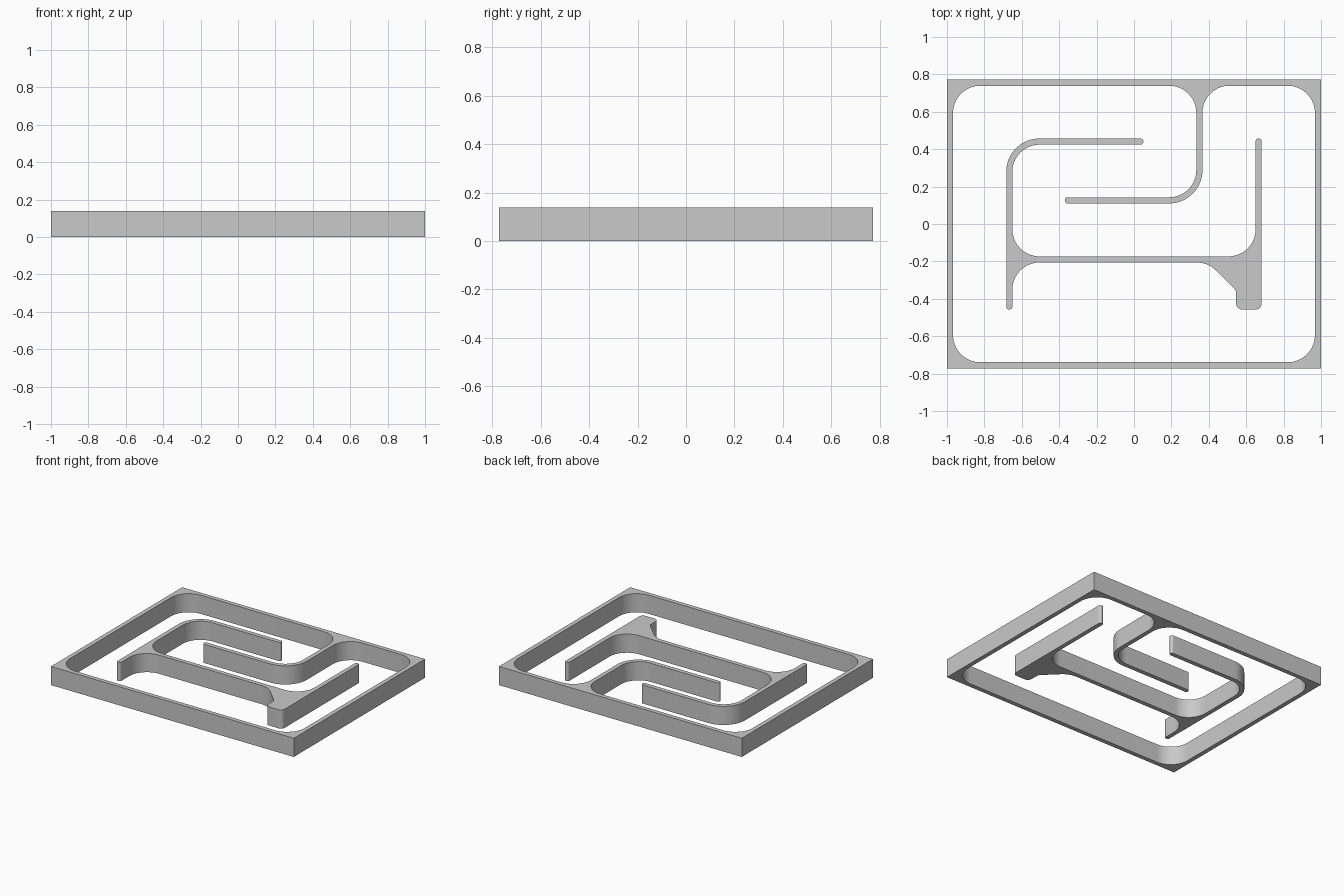
import bpy, bmesh
from math import tan, radians
from mathutils import Vector

if "Cube" in bpy.data.objects:
    bpy.data.objects.remove(bpy.data.objects["Cube"])

HEIGHT = 0.139
WALL = 0.033
INNER = 0.144           # inside bend radius
OUTER = INNER + WALL    # outside bend radius
TIP = 0.0155            # rounded finger ends
STEPS = 12

grey = bpy.data.materials.new("plain_grey")
grey.use_nodes = True
grey.diffuse_color = (0.585, 0.585, 0.585, 1)
grey.node_tree.nodes["Principled BSDF"].inputs["Base Color"].default_value = grey.diffuse_color


def rounded(corners):
    """Turn (x, y, radius) corners into a closed outline with round corners."""
    outline = []
    for i, (x, y, radius) in enumerate(corners):
        corner = Vector((x, y))
        if not radius:
            outline.append(corner)
            continue
        back = (Vector(corners[i - 1][:2]) - corner).normalized()
        ahead = (Vector(corners[(i + 1) % len(corners)][:2]) - corner).normalized()
        reach = radius / tan(back.angle(ahead) / 2)
        start, end = corner + back * reach, corner + ahead * reach
        centre = corner + (back + ahead).normalized() * (radius ** 2 + reach ** 2) ** 0.5
        for k in range(STEPS + 1):
            spoke = start.lerp(end, k / STEPS) - centre
            outline.append(centre + spoke.normalized() * radius)
    return outline


def plate(name, *outlines):
    """Fill the outlines (later ones are holes) and extrude to full height."""
    bm = bmesh.new()
    for outline in outlines:
        verts = [bm.verts.new((p.x, p.y, 0)) for p in outline]
        for a, b in zip(verts, verts[1:] + verts[:1]):
            bm.edges.new((a, b))
    bmesh.ops.triangle_fill(bm, use_beauty=True, edges=bm.edges[:])
    top = bmesh.ops.extrude_face_region(bm, geom=bm.faces[:], use_keep_orig=True)
    bmesh.ops.translate(bm, vec=(0, 0, HEIGHT),
                        verts=[g for g in top["geom"] if isinstance(g, bmesh.types.BMVert)])
    bmesh.ops.recalc_face_normals(bm, faces=bm.faces[:])
    mesh = bpy.data.meshes.new(name)
    bm.to_mesh(mesh)
    bm.free()
    mesh.materials.append(grey)
    obj = bpy.data.objects.new(name, mesh)
    bpy.context.collection.objects.link(obj)
    bpy.ops.object.select_all(action="DESELECT")
    obj.select_set(True)
    bpy.context.view_layer.objects.active = obj
    bpy.ops.object.shade_smooth_by_angle(angle=radians(30))


# Outer frame, with a bent finger hanging from its back wall
X, Y = 1.0, 0.772
ix, iy = X - WALL, Y - WALL
stem, low, finger_end = 0.366, 0.11, -0.37
frame_outer = [(-X, -Y, 0), (X, -Y, 0), (X, Y, 0), (-X, Y, 0)]
frame_inner = [
    (-ix, -iy, INNER), (ix, -iy, INNER), (ix, iy, INNER),
    (stem, iy, INNER), (stem, low, OUTER),
    (finger_end, low, TIP), (finger_end, low + WALL, TIP),
    (stem - WALL, low + WALL, INNER), (stem - WALL, iy, INNER),
    (-ix, iy, INNER),
]
plate("outer_frame", rounded(frame_outer), rounded(frame_inner))

# Free-standing inner wall: hooked arm, cross bar, right arm and foot
A, B = 0.683, 0.457
a, b = A - WALL, B - WALL
bar_top, bar_low = -0.173, -0.173 - WALL
arm_end, foot, knee = 0.05, 0.546, -0.356
inner_wall = [
    (arm_end, B, TIP), (-A, B, OUTER), (-A, -B, TIP), (-a, -B, TIP),
    (-a, bar_low, INNER), (foot + knee - bar_low, bar_low, INNER),
    (foot, knee, WALL), (foot, -B, WALL), (A, -B, WALL),
    (A, B, TIP), (a, B, TIP), (a, bar_top, INNER),
    (-a, bar_top, INNER), (-a, b, INNER), (arm_end, b, TIP),
]
plate("inner_wall", rounded(inner_wall))
